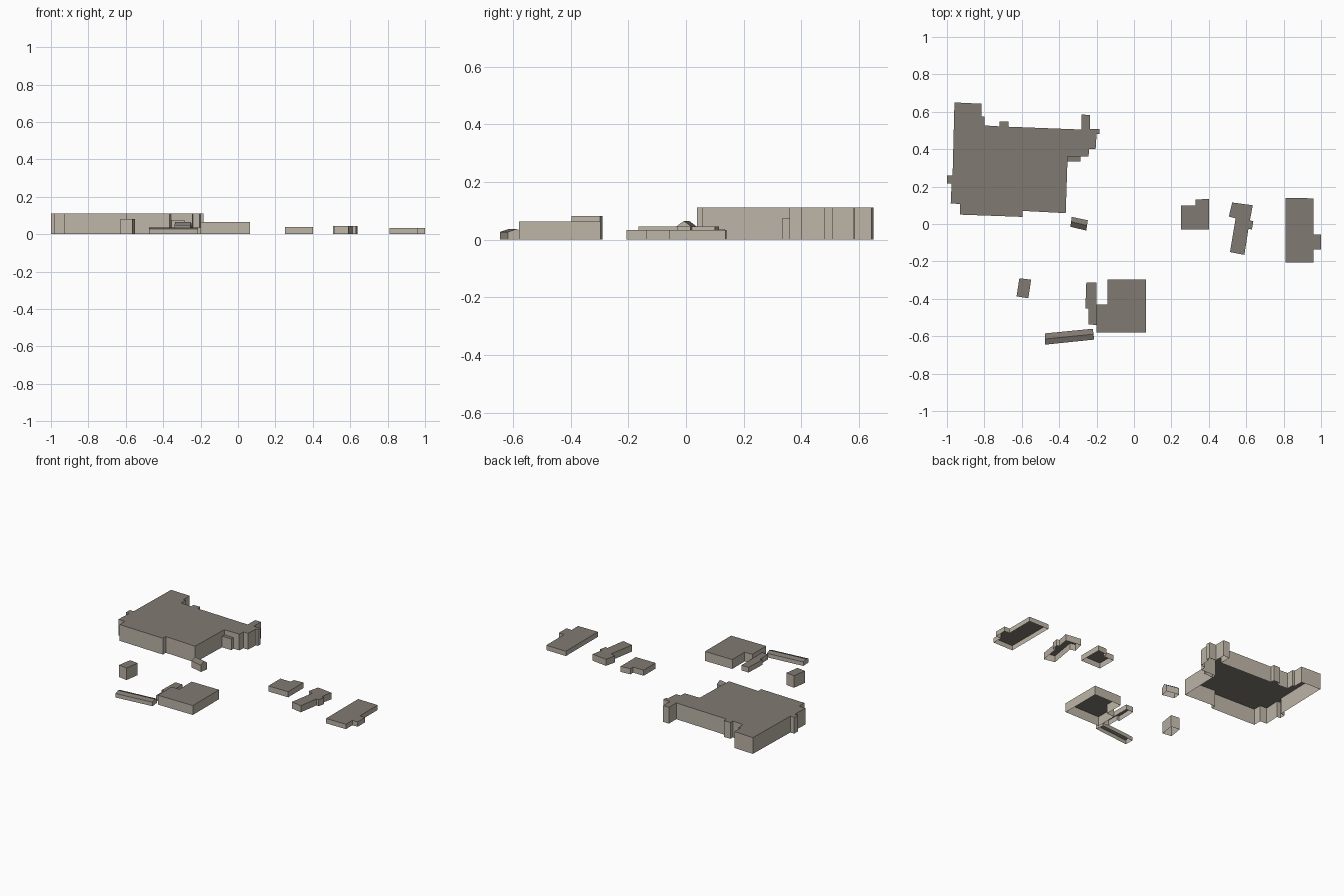
import bpy
import bmesh
from mathutils import Vector

cube = bpy.data.objects.get("Cube")
if cube:
    bpy.data.objects.remove(cube, do_unlink=True)


def make_material(name, rgb):
    material = bpy.data.materials.new(name)
    material.use_nodes = True
    color = (*rgb, 1)
    material.diffuse_color = color
    material.node_tree.nodes["Principled BSDF"].inputs["Base Color"].default_value = color
    return material


WALL, ROOF = 0, 1
materials = [
    make_material("beige wall", (.51, .46, .39)),
    make_material("grey roof", (.22, .195, .17)),
]


def finish(bm, name):
    """Turn the bmesh into an object with the wall and roof materials."""
    mesh = bpy.data.meshes.new(name)
    bm.to_mesh(mesh)
    bm.free()
    for material in materials:
        mesh.materials.append(material)
    building = bpy.data.objects.new(name, mesh)
    bpy.context.collection.objects.link(building)
    return building


def add_face(bm, verts, material):
    face = bm.faces.new(verts)
    face.material_index = material
    return face


def flat_building(name, height, outline):
    """Extrude a clockwise footprint into walls with a flat roof and no floor."""
    bm = bmesh.new()
    bottom = [bm.verts.new((x, y, 0)) for x, y in reversed(outline)]
    top = [bm.verts.new((x, y, height)) for x, y in reversed(outline)]
    for i in range(len(outline)):
        j = (i + 1) % len(outline)
        add_face(bm, (bottom[i], bottom[j], top[j], top[i]), WALL)
    add_face(bm, top, ROOF)
    return finish(bm, name)


def gabled_building(name, eave, ridge, outline):
    """Four clockwise corners, the first edge long; the ridge runs along it."""
    bm = bmesh.new()
    corners = [Vector((x, y, 0)) for x, y in outline]
    a, b, c, d = [bm.verts.new(p) for p in corners]
    e, f, g, h = [bm.verts.new(p + Vector((0, 0, eave))) for p in corners]
    up = Vector((0, 0, ridge))
    left = bm.verts.new((corners[0] + corners[3]) / 2 + up)
    right = bm.verts.new((corners[1] + corners[2]) / 2 + up)
    # Side walls and gable ends
    add_face(bm, (b, a, e, f), WALL)
    add_face(bm, (d, c, g, h), WALL)
    add_face(bm, (c, b, f, right, g), WALL)
    add_face(bm, (a, d, h, left, e), WALL)
    # Roof slopes
    add_face(bm, (f, e, left, right), ROOF)
    add_face(bm, (h, g, right, left), ROOF)
    return finish(bm, name)


# Large hall with its stepped outline, and the low porch beside it
flat_building("main_hall", .111, [
    (-.96, .65), (-.815, .643), (-.815, .575), (-.8, .575), (-.8, .527),
    (-.72, .522), (-.72, .548), (-.67, .548), (-.67, .52), (-.28, .505),
    (-.28, .585), (-.235, .583), (-.235, .508), (-.185, .508),
    (-.185, .48), (-.2, .48), (-.205, .4), (-.24, .4), (-.243, .36),
    (-.355, .36), (-.365, .058), (-.595, .07), (-.595, .038),
    (-.93, .05), (-.93, .107), (-.98, .11), (-.975, .217), (-1, .217),
    (-1, .26), (-.97, .26)])
flat_building("hall_porch", .076, [
    (-.355, .36), (-.285, .36), (-.285, .335), (-.355, .335)])

# Small outbuildings
gabled_building("gabled_shed", .045, .065, [
    (-.333, .038), (-.247, .02), (-.255, -.035), (-.34, -.015)])
flat_building("square_shed", .082, [
    (-.613, -.29), (-.55, -.298), (-.565, -.397), (-.628, -.387)])
gabled_building("long_gabled_shed", .027, .037, [
    (-.477, -.585), (-.22, -.56), (-.213, -.618), (-.475, -.645)])

# Block in the middle with its narrow side wing
flat_building("middle_block", .064, [
    (-.142, -.297), (.065, -.297), (.065, -.58), (-.2, -.58),
    (-.2, -.43), (-.142, -.43)])
flat_building("side_wing", .035, [
    (-.255, -.312), (-.2, -.312), (-.2, -.54), (-.243, -.537),
    (-.243, -.452), (-.26, -.452)])

# Row of low houses
flat_building("stepped_house", .038, [
    (.25, .1), (.33, .1), (.33, .13), (.4, .135), (.4, -.03), (.25, -.03)])
flat_building("tilted_house", .045, [
    (.525, .115), (.635, .1), (.62, .02), (.638, .015), (.63, -.03),
    (.612, -.025), (.59, -.165), (.513, -.15), (.543, .03), (.507, .04)])
flat_building("end_house", .033, [
    (.81, .14), (.96, .137), (.96, -.055), (1, -.055), (1, -.137),
    (.96, -.137), (.96, -.207), (.81, -.207)])
